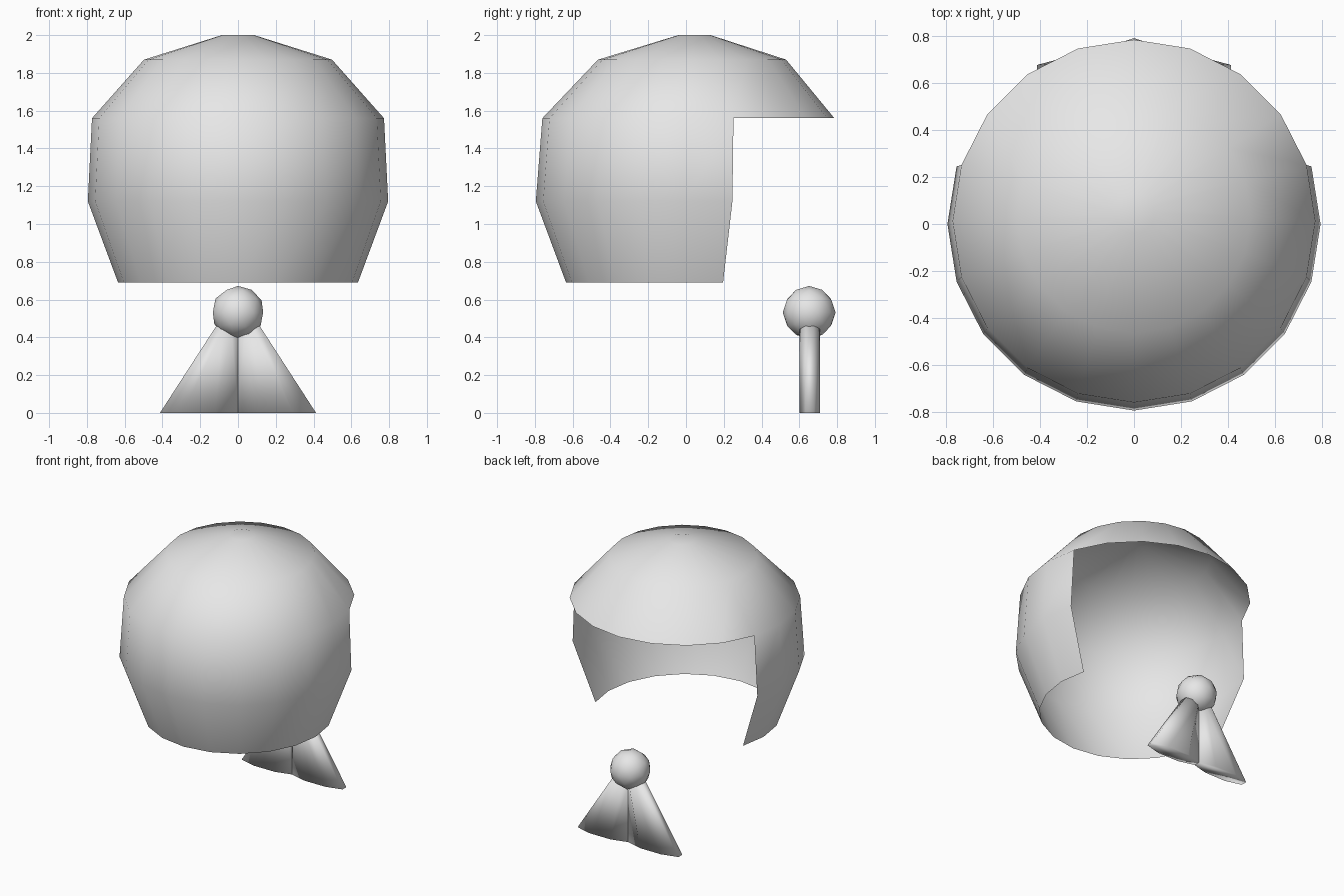
import bpy, bmesh, math
from mathutils import Vector

if "Cube" in bpy.data.objects:
    bpy.data.objects.remove(bpy.data.objects["Cube"])

grey = bpy.data.materials.new("light_grey")
grey.diffuse_color = (0.8, 0.8, 0.8, 1)
grey.use_nodes = True
grey.node_tree.nodes["Principled BSDF"].inputs["Base Color"].default_value = grey.diffuse_color


def finish(name, bm):
    """Turn a bmesh into a smooth-shaded grey object."""
    bm.normal_update()
    mesh = bpy.data.meshes.new(name)
    bm.to_mesh(mesh)
    bm.free()
    mesh.materials.append(grey)
    for p in mesh.polygons:
        p.use_smooth = True
    obj = bpy.data.objects.new(name, mesh)
    bpy.context.collection.objects.link(obj)
    return obj


# Domed shell: rings of (z, radius, centre y), open at the back below the brim
SIDES = 20
profile = [(0.69, 0.635, 0), (1.12, 0.795, 0), (1.56, 0.773, 0.0125),
           (1.87, 0.498, 0.032), (2.0, 0.085, 0.045)]
bm = bmesh.new()
rings = []
for z, r, cy in profile:
    rings.append([bm.verts.new((r * math.cos(2 * math.pi * i / SIDES),
                                cy + r * math.sin(2 * math.pi * i / SIDES), z))
                  for i in range(SIDES)])
for k in range(len(rings) - 1):
    for i in range(SIDES):
        if k < 2 and 1 <= i < 9:      # the opening
            continue
        j = (i + 1) % SIDES
        bm.faces.new((rings[k][i], rings[k][j], rings[k + 1][j], rings[k + 1][i]))
bm.faces.new(rings[-1])
loose = [v for v in bm.verts if not v.link_faces]
bmesh.ops.delete(bm, geom=loose, context='VERTS')
finish("shell", bm)

# Round knot
bm = bmesh.new()
bmesh.ops.create_icosphere(bm, subdivisions=2, radius=0.14)
bmesh.ops.translate(bm, verts=bm.verts, vec=(0, 0.652, 0.532))
finish("knot", bm)


# Flared octagonal tails, narrow and tilted at the knot, wide on the ground
def tail(name, side):
    bm = bmesh.new()
    ends = []
    for inner, outer in ((Vector((0, 0.655, 0)), Vector((0.413, 0.655, 0))),
                         (Vector((0, 0.655, 0.41)), Vector((0.115, 0.655, 0.46)))):
        mid, half = (inner + outer) / 2, (outer - inner) / 2
        ring = []
        for i in range(8):
            a = math.radians(22.5 + 45 * i)
            c = math.cos(math.radians(22.5))
            p = mid + half * (math.cos(a) / c)
            p.y += 0.055 * math.sin(a) / c
            p.x *= side
            ring.append(bm.verts.new(p))
        ends.append(ring)
    for i in range(8):
        j = (i + 1) % 8
        bm.faces.new((ends[0][i], ends[0][j], ends[1][j], ends[1][i]))
    bm.faces.new(ends[0])
    bm.faces.new(ends[1])
    bmesh.ops.recalc_face_normals(bm, faces=bm.faces)
    finish(name, bm)


tail("tail_right", 1)
tail("tail_left", -1)
